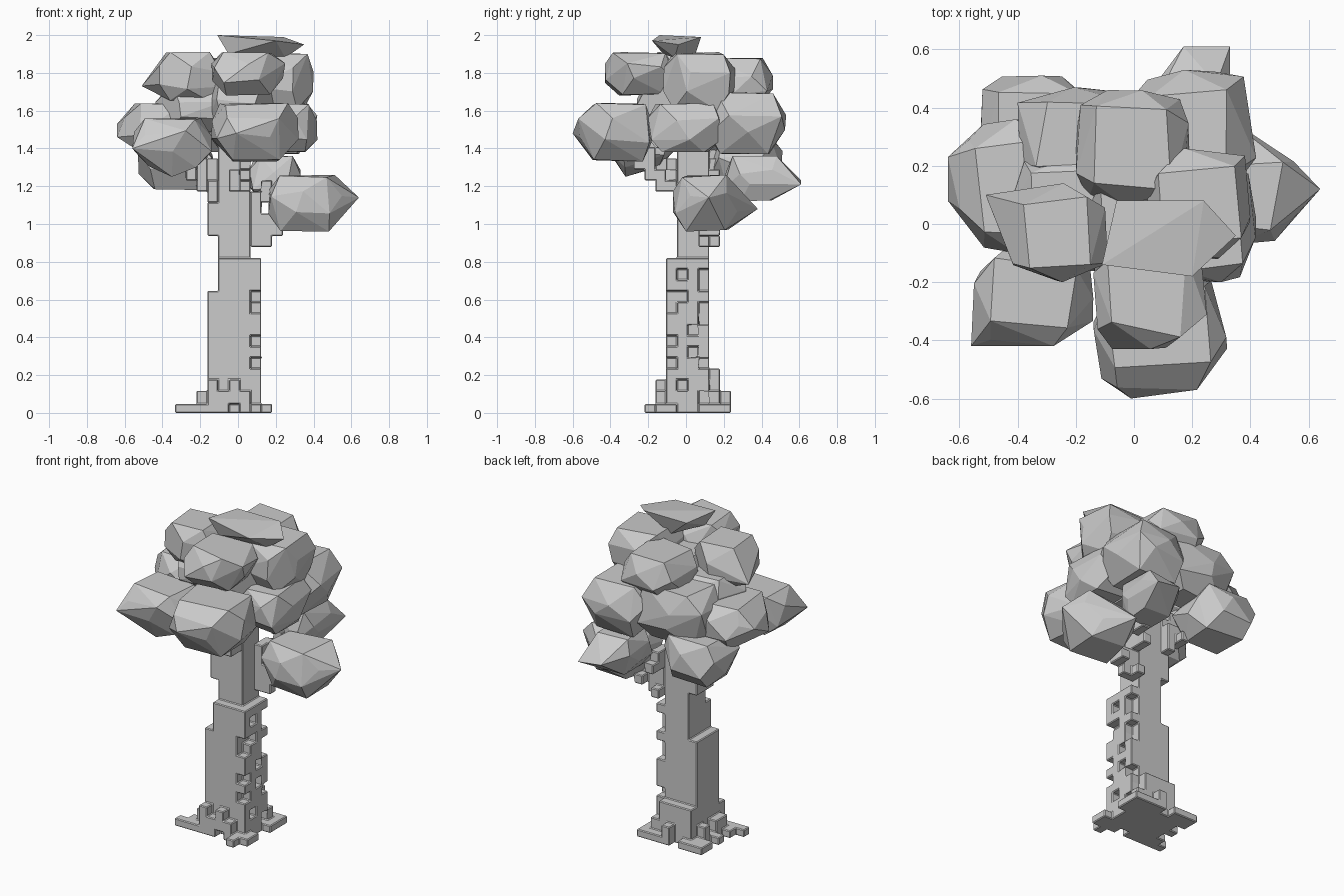
import bpy, bmesh, math, random
from mathutils import Vector

if "Cube" in bpy.data.objects:
    bpy.data.objects.remove(bpy.data.objects["Cube"])

random.seed(11)
S, H = 0.057, 0.0586            # voxel width and height
ORG = Vector((-0.162, -0.105, 0.0))


def fill(cells, x0, x1, y0, y1, z0, z1):
    for x in range(x0, x1 + 1):
        for y in range(y0, y1 + 1):
            for z in range(z0, z1 + 1):
                cells.add((x, y, z))


def add_object(name, bm):
    me = bpy.data.meshes.new(name)
    bm.to_mesh(me)
    bm.free()
    ob = bpy.data.objects.new(name, me)
    bpy.context.collection.objects.link(ob)
    return ob


def voxel_object(name, cells):
    """Outer skin of a set of grid cells, with small chamfers."""
    bm = bmesh.new()
    cache = {}

    def vert(k):
        if k not in cache:
            z = k[2] * H if k[2] != 1 else 0.047
            cache[k] = bm.verts.new((ORG.x + k[0] * S, ORG.y + k[1] * S, z))
        return cache[k]

    for c in sorted(cells):
        for axis in range(3):
            for side in (0, 1):
                n = list(c)
                n[axis] += 1 if side else -1
                if tuple(n) in cells:
                    continue
                u, w = (axis + 1) % 3, (axis + 2) % 3
                ring = []
                for a, b in ((0, 0), (1, 0), (1, 1), (0, 1)):
                    k = list(c)
                    k[axis] += side
                    k[u] += a
                    k[w] += b
                    ring.append(vert(tuple(k)))
                bm.faces.new(ring if side else ring[::-1])
    bev = add_object(name, bm).modifiers.new("chamfer", 'BEVEL')
    bev.width, bev.segments, bev.limit_method = 0.005, 1, 'ANGLE'


# Trunk: stout lower part, patchy bark layers, slimmer upper part
wood = set()
fill(wood, 1, 3, 0, 3, 0, 13)
fill(wood, 0, 0, 0, 3, 0, 10)
fill(wood, 0, 3, 4, 4, 0, 10)
fill(wood, 1, 3, 1, 3, 14, 25)
fill(wood, 0, 0, 1, 3, 16, 18)
fill(wood, 4, 4, 0, 3, 0, 13)
fill(wood, 0, 3, 4, 4, 0, 3)
for z in range(4, 11):
    for x in range(4):
        wood.discard((x, 4, z))
for y, z in ((0, 10), (0, 9), (0, 6), (0, 4), (1, 12), (1, 10), (2, 7),
             (3, 12), (3, 11), (3, 9), (3, 8), (2, 5), (3, 4)):
    wood.discard((4, y, z))

# Roots: stepped flare with ragged arms at the corners
fill(wood, 0, 4, 0, 4, 2, 2)
for box in ((-1, 4, 0, 4, 0, 1), (0, 3, -1, 5, 0, 0), (0, 3, -1, -1, 1, 2),
            (-2, -1, -1, 0, 0, 0), (-3, -3, -1, -1, 0, 0), (-2, -2, 2, 2, 0, 0),
            (4, 4, -2, -1, 0, 0), (5, 5, -1, 0, 0, 0), (5, 5, 3, 4, 0, 0),
            (4, 4, 5, 5, 0, 0), (5, 5, 5, 5, 0, 0), (-1, -1, 5, 5, 0, 0),
            (-2, -2, 4, 5, 0, 0), (2, 2, 5, 5, 1, 1)):
    fill(wood, *box)
for c in ((2, -1, 0), (1, 5, 0), (3, -1, 2), (1, -1, 2), (-1, 2, 1), (4, 3, 1),
          (-1, 4, 1), (4, 4, 2), (4, 1, 2)):
    wood.discard(c)
voxel_object("trunk", wood)


def branch(cells, p, q, steps=24):
    """Stepped run of voxels from p to q with a few knobs."""
    p, q = Vector(p) - ORG, Vector(q) - ORG
    for i in range(steps + 1):
        v = p.lerp(q, i / steps)
        c = (math.floor(v.x / S), math.floor(v.y / S), math.floor(v.z / H))
        cells.add(c)
        if i % 4 == 1:
            cells.add((c[0], c[1], c[2] + 1))
        if i % 7 == 3:
            cells.add((c[0], c[1] + 1, c[2]))


# Branches reaching into the leaf clumps
branches = set()
for p, q in (((0.08, 0.08, 0.90), (0.38, 0.12, 1.10)),
             ((-0.12, 0.00, 1.15), (-0.36, -0.20, 1.40)),
             ((-0.12, 0.10, 1.13), (-0.32, 0.28, 1.34)),
             ((0.00, -0.08, 1.18), (0.08, -0.32, 1.42)),
             ((0.08, 0.10, 1.05), (0.20, 0.36, 1.24)),
             ((-0.10, 0.08, 1.22), (-0.40, 0.12, 1.48))):
    branch(branches, p, q)
voxel_object("branches", branches - wood)


def clump(name, x0, x1, y0, y1, z0, z1, *tips):
    """Faceted, boxy leaf mass filling the given bounds, plus optional tips."""
    pts = []
    for n, r, z, turn in ((4, 0.70, -1.0, 0.78), (6, 1.0, -0.35, None),
                          (6, 1.0, 0.35, None), (4, 0.80, 1.0, 0.78)):
        turn = random.uniform(0, math.tau) if turn is None else turn
        for k in range(n):
            a = turn + math.tau * (k + random.uniform(-0.12, 0.12)) / n
            c, s = math.cos(a), math.sin(a)
            # squarish cross-section
            rr = r * random.uniform(0.92, 1.04) / (abs(c) ** 4 + abs(s) ** 4) ** 0.25
            pts.append(Vector((rr * c, rr * s, z + random.uniform(-0.18, 0.18) * (1.3 - abs(z)))))
    lo = [min(p[i] for p in pts) for i in range(3)]
    hi = [max(p[i] for p in pts) for i in range(3)]
    mn, mx = (x0, y0, z0), (x1, y1, z1)
    bm = bmesh.new()
    for p in pts:
        bm.verts.new([mn[i] + (p[i] - lo[i]) / (hi[i] - lo[i]) * (mx[i] - mn[i]) for i in range(3)])
    for t in tips:
        bm.verts.new(t)
    res = bmesh.ops.convex_hull(bm, input=bm.verts)
    bmesh.ops.delete(bm, geom=[g for g in set(res["geom_interior"] + res["geom_unused"])
                               if isinstance(g, bmesh.types.BMVert)], context='VERTS')
    bmesh.ops.dissolve_limit(bm, angle_limit=math.radians(8), verts=bm.verts, edges=bm.edges)
    bmesh.ops.recalc_face_normals(bm, faces=bm.faces)
    add_object(name, bm)


# Leaf clumps, given by their bounds and pointed tips
for name, *b in (
        ("leaves_front_left", -0.55, -0.14, -0.42, -0.06, 1.30, 1.56, (-0.56, -0.42, 1.40), (-0.35, -0.32, 1.25)),
        ("leaves_front", -0.14, 0.32, -0.57, -0.17, 1.33, 1.64, (-0.01, -0.60, 1.48)),
        ("leaves_upper_left", -0.42, -0.09, -0.20, 0.14, 1.65, 1.91, (-0.51, 0.10, 1.73)),
        ("leaves_upper_front", -0.14, 0.25, -0.43, -0.05, 1.68, 1.91),
        ("leaves_upper_right", 0.04, 0.40, -0.12, 0.26, 1.60, 1.91),
        ("leaves_upper_back", -0.20, 0.19, 0.06, 0.46, 1.60, 1.88),
        ("leaves_back_right", -0.02, 0.42, 0.10, 0.53, 1.37, 1.70),
        ("leaves_left", -0.60, -0.20, -0.10, 0.36, 1.37, 1.64, (-0.64, 0.23, 1.53), (-0.64, 0.08, 1.46)),
        ("leaves_back_left", -0.53, -0.12, 0.14, 0.51, 1.18, 1.46),
        ("leaves_low_right", 0.16, 0.55, -0.07, 0.28, 0.96, 1.26, (0.64, 0.12, 1.14), (0.30, 0.38, 1.08)),
        ("leaves_low_back", 0.06, 0.33, 0.20, 0.53, 1.12, 1.36, (0.17, 0.61, 1.23), (0.33, 0.61, 1.21)),
        ("leaves_right", 0.10, 0.42, -0.20, 0.20, 1.38, 1.64),
        ("leaves_back", -0.40, 0.05, 0.14, 0.47, 1.38, 1.72),
        ("leaves_inner_left", -0.44, -0.04, -0.16, 0.26, 1.48, 1.74),
        ("leaves_core", -0.18, 0.22, -0.26, 0.24, 1.40, 1.80)):
    clump(name, *b)

# Crown cap: broad flat top tapering to a low point
bm = bmesh.new()
for v in ((-0.11, -0.14, 2.0), (0.20, -0.18, 1.97), (0.35, -0.04, 1.95), (0.24, 0.08, 1.99),
          (-0.06, 0.08, 1.99), (-0.05, -0.12, 1.90), (0.25, -0.06, 1.88), (0.08, 0.04, 1.87)):
    bm.verts.new(v)
bmesh.ops.convex_hull(bm, input=bm.verts)
bmesh.ops.recalc_face_normals(bm, faces=bm.faces)
add_object("leaves_top", bm)
